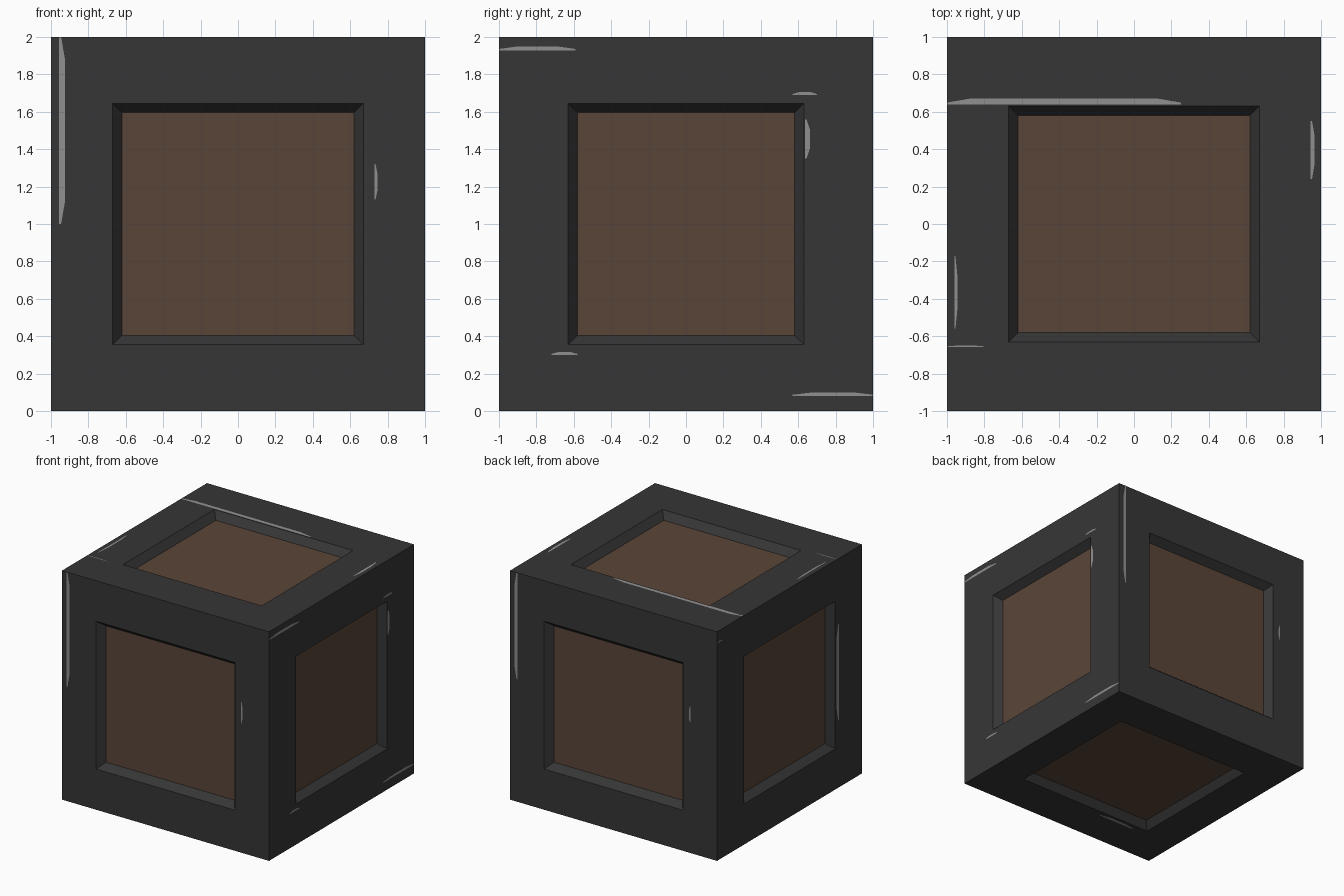
import bpy, bmesh
from mathutils import Vector

if "Cube" in bpy.data.objects:
    bpy.data.objects.remove(bpy.data.objects["Cube"])


def srgb(r, g, b):
    lin = [((c / 255 + 0.055) / 1.055) ** 2.4 for c in (r, g, b)]
    return (*lin, 1.0)


def material(name, rgb):
    m = bpy.data.materials.new(name)
    m.diffuse_color = srgb(*rgb)
    m.use_nodes = True
    m.node_tree.nodes["Principled BSDF"].inputs["Base Color"].default_value = m.diffuse_color
    return m


def add_object(name, bm, mats):
    me = bpy.data.meshes.new(name)
    bm.to_mesh(me)
    bm.free()
    ob = bpy.data.objects.new(name, me)
    bpy.context.collection.objects.link(ob)
    for m in mats:
        me.materials.append(m)
    return ob


FRAME = material("dark frame", (54, 54, 54))
PANEL = material("brown panel", (90, 69, 56))
SCRATCH = material("grey scratch", (144, 144, 144))

# Crate: cube with a bevelled recess and a brown panel on all six sides
OPENING = (0.67, 0.63, 0.645)
INNER = (0.62, 0.58, 0.595)
DEPTH = 0.063
bm = bmesh.new()
bmesh.ops.create_cube(bm, size=2)
for f in list(bm.faces):
    axis = max(range(3), key=lambda i: abs(f.normal[i]))
    for half, level in ((OPENING, 1.0), (INNER, 1.0 - DEPTH)):
        bmesh.ops.inset_individual(bm, faces=[f], thickness=0.1)
        for v in f.verts:
            for i in range(3):
                size = level if i == axis else half[i]
                v.co[i] = size if v.co[i] > 0 else -size
    f.material_index = 1
crate = add_object("crate", bm, [FRAME, PANEL])
crate.location.z = 1.0

# Scratches: side -> (u0, u1, v0, v1) in world coordinates of the two free axes
SIDES = {  # fixed axis, sign
    "front": (1, -1), "back": (1, 1), "right": (0, 1),
    "left": (0, -1), "top": (2, 1), "bottom": (2, -1)}
SCRATCHES = {
    "front": [(-.957, -.925, 1.0, 2.0), (.73, .745, 1.13, 1.32)],
    "back": [(.925, .957, 1.07, 2.0), (-.745, -.73, 1.14, 1.28)],
    "right": [(-1, -.59, 1.928, 1.95), (.57, .7, 1.69, 1.705),
              (.635, .662, 1.35, 1.56), (-.72, -.58, .3, .315),
              (.57, 1, .08, .1)],
    "left": [(-.68, -.645, .59, 1.43), (.93, 1, 1.9, 1.91)],
    "top": [(-1, .25, .638, .67), (.945, .965, .24, .55),
            (-.96, -.945, -.56, -.17), (-1, -.8, -.657, -.65)],
    "bottom": [(-.55, -.2, -.68, -.655)],
}


def scratch(bm, side, u0, u1, v0, v1):
    """Thin sliver, blunt at ends that reach the crate edge, tapered elsewhere."""
    axis, sign = SIDES[side]
    a, b = [i for i in range(3) if i != axis]
    along_u = (u1 - u0) > (v1 - v0)
    lo, hi, w0, w1 = (u0, u1, v0, v1) if along_u else (v0, v1, u0, u1)
    t = min(0.12, (hi - lo) * 0.25)
    third = (w1 - w0) * 0.35
    pts = [(lo, w0), (hi, w0), (hi, w0 + third), (hi - t, w1),
           (lo + t, w1), (lo, w0 + third)]
    verts = []
    for l, w in pts:
        co = Vector()
        co[axis] = sign * 1.003 + (1 if axis == 2 else 0)
        if axis == 2:
            co[axis] = 2.002 if sign > 0 else -0.002
        else:
            co[axis] = sign * 1.002
        co[a], co[b] = (l, w) if along_u else (w, l)
        verts.append(bm.verts.new(co))
    f = bm.faces.new(verts)
    f.normal_update()
    if f.normal[axis] * sign < 0:
        f.normal_flip()


for side, marks in SCRATCHES.items():
    bm = bmesh.new()
    for m in marks:
        scratch(bm, side, *m)
    add_object(side + "_scratches", bm, [SCRATCH])
